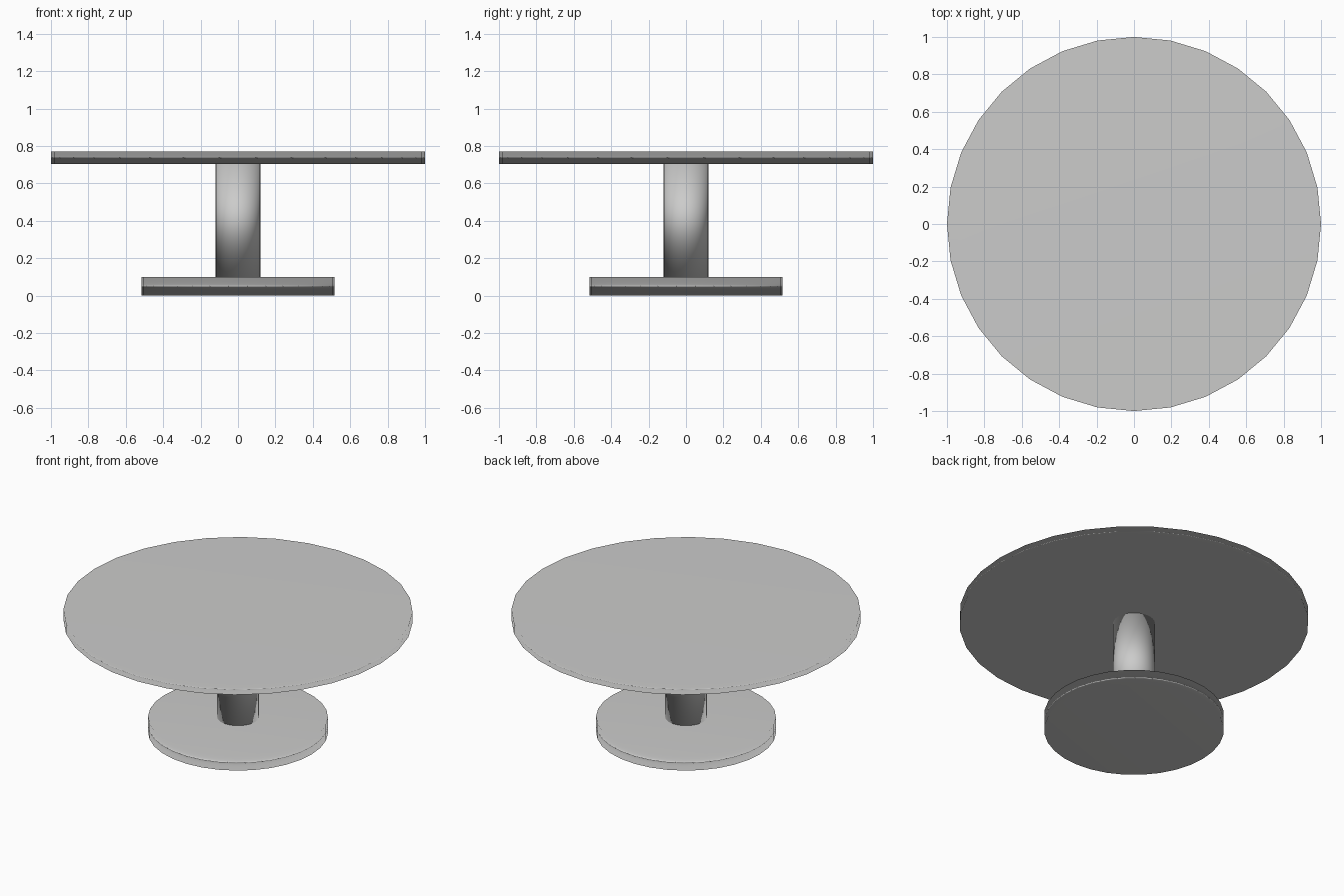
import bpy

if "Cube" in bpy.data.objects:
    bpy.data.objects.remove(bpy.data.objects["Cube"])

# Single plain grey for the whole table
grey = bpy.data.materials.new("plain_grey")
grey.diffuse_color = (0.6, 0.6, 0.595, 1.0)
grey.use_nodes = True
grey.node_tree.nodes["Principled BSDF"].inputs["Base Color"].default_value = grey.diffuse_color


def disc(name, radius, z0, z1, sides=32):
    """Smooth cylinder between two heights, normals weighted by face area."""
    bpy.ops.mesh.primitive_cylinder_add(
        vertices=sides, radius=radius, depth=z1 - z0,
        location=(0, 0, (z0 + z1) / 2))
    ob = bpy.context.object
    ob.name = name
    ob.data.materials.append(grey)
    bpy.ops.object.shade_smooth()
    mod = ob.modifiers.new("weighted_normals", 'WEIGHTED_NORMAL')
    mod.mode = 'FACE_AREA'
    mod.weight = 50
    return ob


# Foot, column and round top
disc("base_plate", 0.515, 0.0, 0.1)
disc("column", 0.12, 0.1, 0.705)
disc("table_top", 1.0, 0.705, 0.77)
